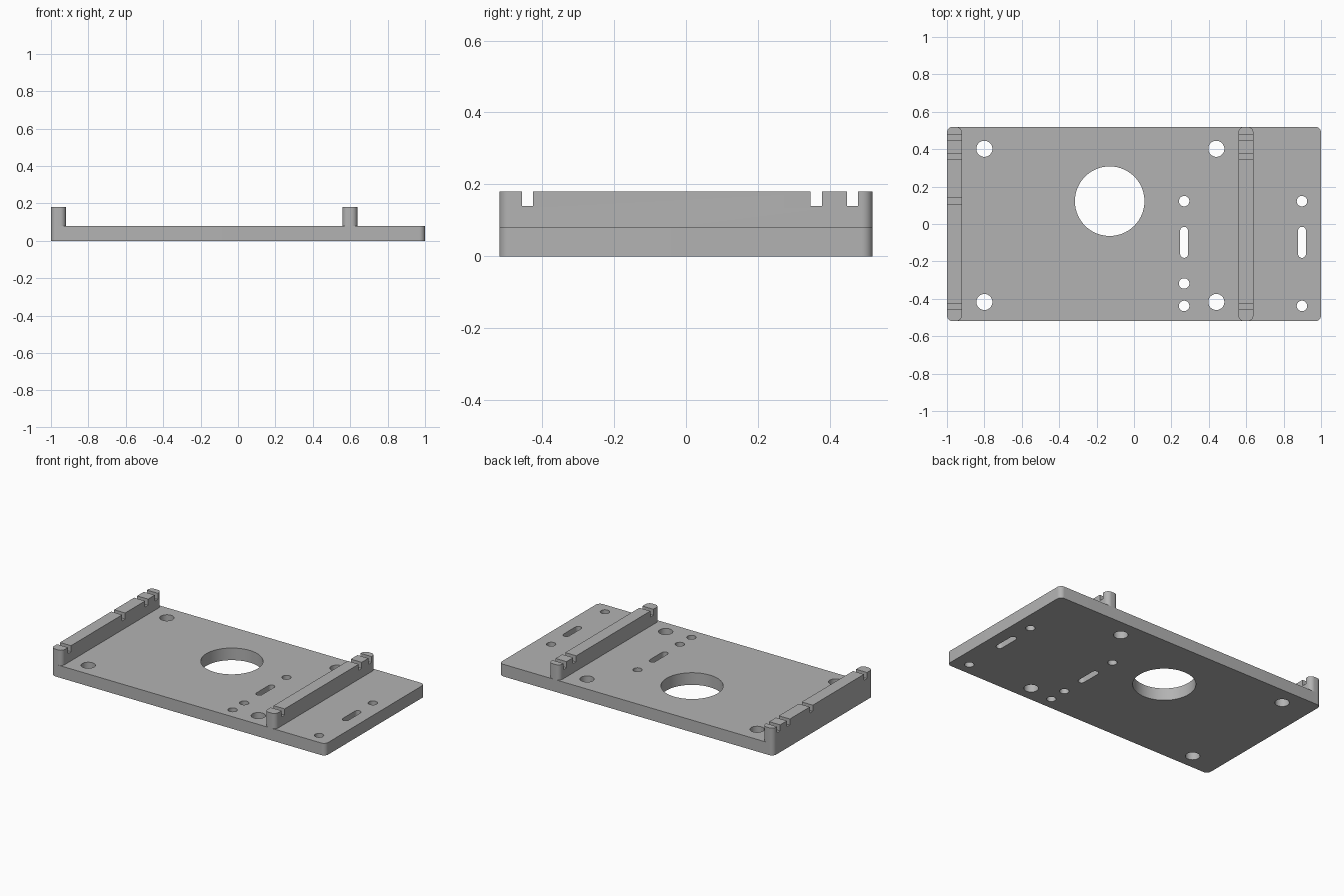
import bpy
import bmesh
from math import sin, cos, pi

cube = bpy.data.objects.get("Cube")
if cube:
    bpy.data.objects.remove(cube, do_unlink=True)

PLATE_TOP, RAIL_TOP, NOTCH_FLOOR = 0.08, 0.18, 0.14
HALF_Y, CORNER, RAIL_W = 0.519, 0.03, 0.08

grey = bpy.data.materials.new("plain grey")
grey.use_nodes = True
colour = (0.45, 0.45, 0.45, 1)
grey.diffuse_color = colour
grey.node_tree.nodes["Principled BSDF"].inputs["Base Color"].default_value = colour


def outline(cx, cy, hx, hy, r, steps=10):
    """Rounded rectangle; becomes a slot or a circle as r reaches the half sizes."""
    pts = []
    for i, (sx, sy) in enumerate([(1, 1), (-1, 1), (-1, -1), (1, -1)]):
        for k in range(steps + 1 if r else 1):
            a = (i + k / steps) * pi / 2
            pts.append((cx + sx * (hx - r) + r * cos(a), cy + sy * (hy - r) + r * sin(a)))
    return pts


def prisms(name, outlines, z0, z1):
    """One object holding an upright prism for each outline."""
    bm = bmesh.new()
    for pts in outlines:
        clean = [p for i, p in enumerate(pts)
                 if abs(p[0] - pts[i - 1][0]) + abs(p[1] - pts[i - 1][1]) > 1e-5]
        face = bm.faces.new([bm.verts.new((x, y, z0)) for x, y in clean])
        top = bmesh.ops.extrude_face_region(bm, geom=[face])["geom"]
        bmesh.ops.translate(bm, vec=(0, 0, z1 - z0),
                            verts=[v for v in top if isinstance(v, bmesh.types.BMVert)])
    bmesh.ops.recalc_face_normals(bm, faces=bm.faces)
    mesh = bpy.data.meshes.new(name)
    bm.to_mesh(mesh)
    bm.free()
    mesh.materials.append(grey)
    obj = bpy.data.objects.new(name, mesh)
    bpy.context.collection.objects.link(obj)
    return obj


def cut(obj, cutter):
    """Subtract the cutter, discard it and smooth the rounded walls."""
    bpy.ops.object.select_all(action="DESELECT")
    bpy.context.view_layer.objects.active = obj
    obj.select_set(True)
    cutter.hide_render = True
    mod = obj.modifiers.new("cut", "BOOLEAN")
    mod.operation, mod.solver, mod.object = "DIFFERENCE", "EXACT", cutter
    bpy.ops.object.modifier_apply(modifier=mod.name)
    bpy.data.objects.remove(cutter, do_unlink=True)
    bpy.ops.object.shade_smooth_by_angle()


def hole(x, y, r):
    return outline(x, y, r, r, r)


# Base plate: centre opening, corner holes, small holes and slots
holes = [outline(-0.13, 0.122, 0.186, 0.186, 0.186, 20)]
holes += [hole(x, y, 0.043) for x in (-0.80, 0.44) for y in (0.402, -0.417)]
holes += [hole(x, y, 0.028) for x in (0.268, 0.898) for y in (0.122, -0.438)]
holes += [hole(0.268, -0.318, 0.028)]
holes += [outline(x, -0.098, 0.021, 0.083, 0.021) for x in (0.268, 0.898)]
plate = prisms("base_plate", [outline(0, 0, 1, HALF_Y, CORNER)], 0, PLATE_TOP)
cut(plate, prisms("plate_cutter", holes, -0.1, 0.2))

# Raised rails with notches across the top
shared = [-0.441, 0.362, 0.463]
for name, x, notches in (("right_rail", -0.96, shared + [0.123]),
                         ("left_rail", 0.598, shared)):
    rail = prisms(name, [outline(x, 0, RAIL_W / 2, HALF_Y, CORNER)], PLATE_TOP, RAIL_TOP)
    slots = [outline(x, y, RAIL_W, 0.0155, 0) for y in notches]
    cut(rail, prisms("notch_cutter", slots, NOTCH_FLOOR, RAIL_TOP + 0.1))
